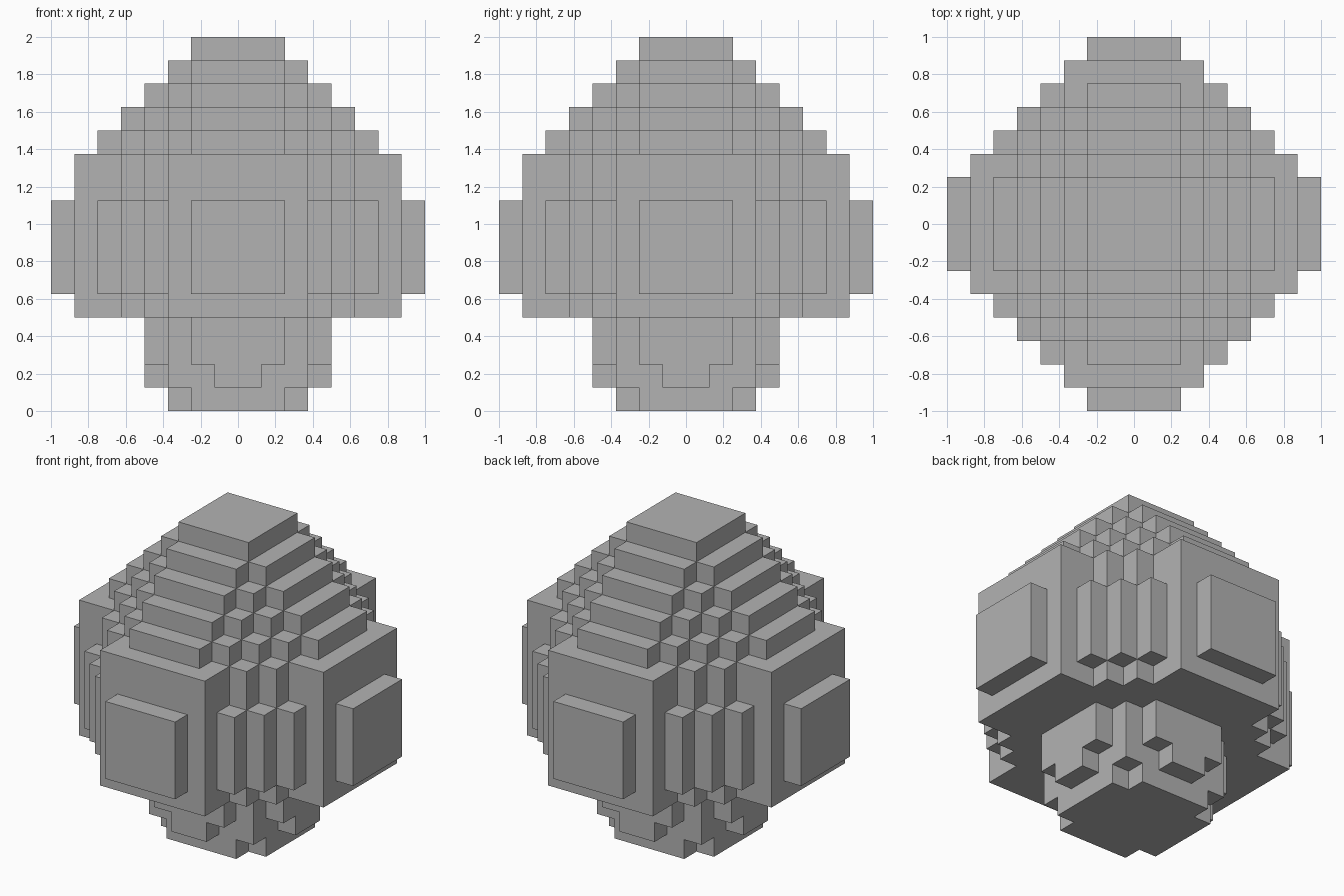
import bpy
import bmesh
from mathutils import Vector

cube = bpy.data.objects.get("Cube")
if cube:
    bpy.data.objects.remove(cube, do_unlink=True)

UNIT = 0.125

# Outlines of the stacked layers: half width of each row, counted from the centre outwards
foot = [3, 3, 2]
stem_low = [4, 3, 3, 1]
stem = [4, 4, 3, 2]
belly = [7, 7, 7, 5, 4, 3, 3]
belt = [8, 8, 7, 6, 5, 4, 3, 2]


def step(n):
    """Dome layer reaching n units out, with a staircase corner."""
    return [n] + list(range(n, 1, -1))


layers = [foot, stem_low] + [stem] * 2 + [belly] + [belt] * 4 + [belly] * 2
layers += [step(n) for n in range(6, 1, -1)]

# Fill the solid with unit cells, mirrored across both axes
cells = set()
for z, rows in enumerate(layers):
    for y, half in enumerate(rows):
        for x in range(-half, half):
            cells.add((x, y, z))
            cells.add((x, -y - 1, z))


def add_side(bm, cell, axis, sign):
    """Outer square of a cell, facing along the given axis."""
    u, v = Vector(), Vector()
    u[(axis + 1) % 3] = v[(axis + 2) % 3] = 1
    start = Vector(cell)
    if sign > 0:
        start[axis] += 1
    ring = [start, start + u, start + u + v, start + v]
    if sign < 0:
        ring.reverse()
    bm.faces.new([bm.verts.new(p * UNIT) for p in ring])


# Skin of the solid, with flat areas merged
bm = bmesh.new()
for cell in sorted(cells):
    for axis in range(3):
        for sign in (-1, 1):
            near = list(cell)
            near[axis] += sign
            if tuple(near) not in cells:
                add_side(bm, cell, axis, sign)
bmesh.ops.remove_doubles(bm, verts=bm.verts[:], dist=UNIT / 100)
bmesh.ops.dissolve_limit(bm, angle_limit=0.01, verts=bm.verts[:], edges=bm.edges[:])

mesh = bpy.data.meshes.new("stepped_egg")
bm.to_mesh(mesh)
bm.free()
egg = bpy.data.objects.new("stepped_egg", mesh)
bpy.context.collection.objects.link(egg)

# Single plain colour
grey = bpy.data.materials.new("plain_grey")
grey.use_nodes = True
colour = (0.45, 0.45, 0.45, 1)
grey.diffuse_color = colour
for node in grey.node_tree.nodes:
    if node.type == 'BSDF_PRINCIPLED':
        node.inputs["Base Color"].default_value = colour
mesh.materials.append(grey)
